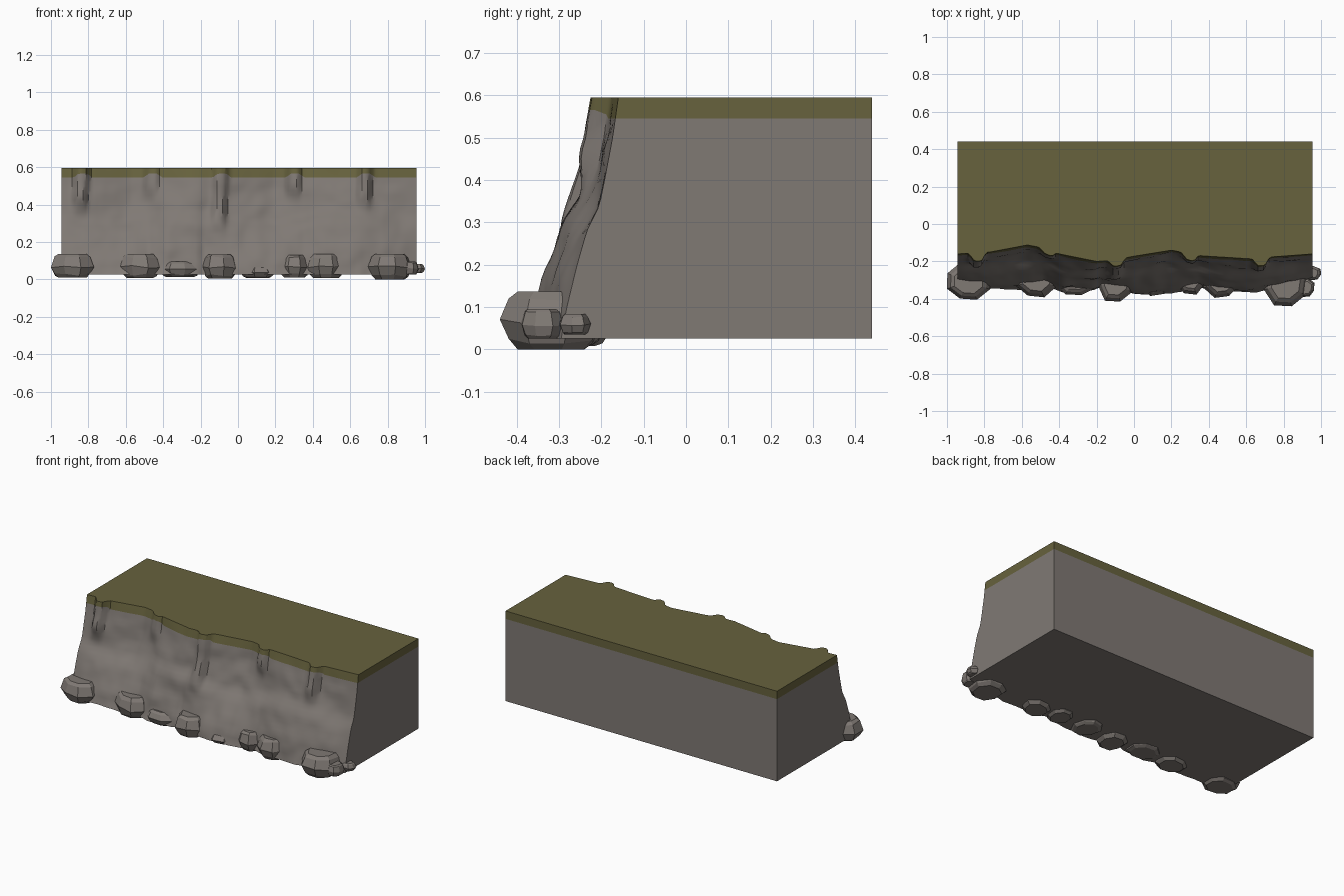
import bpy, bmesh, math, random
from mathutils import Vector, noise

if "Cube" in bpy.data.objects:
    bpy.data.objects.remove(bpy.data.objects["Cube"])


def material(name, rgb):
    m = bpy.data.materials.new(name)
    m.diffuse_color = (*rgb, 1)
    m.use_nodes = True
    m.node_tree.nodes["Principled BSDF"].inputs["Base Color"].default_value = m.diffuse_color
    return m


ROCK = material("grey rock", (0.215, 0.192, 0.175))
GRASS = material("olive grass", (0.135, 0.122, 0.047))


def lerp_table(table, v):
    """Piecewise linear lookup in ascending (key, value) pairs."""
    if v <= table[0][0]:
        return table[0][1]
    for (a, p), (b, q) in zip(table, table[1:]):
        if v <= b:
            return p + (q - p) * (v - a) / (b - a)
    return table[-1][1]


def smooth(t):
    t = min(1, max(0, t))
    return t * t * (3 - 2 * t)


def make_object(name, bm, mats, angle):
    bmesh.ops.recalc_face_normals(bm, faces=bm.faces)
    me = bpy.data.meshes.new(name)
    bm.to_mesh(me)
    bm.free()
    for m in mats:
        me.materials.append(m)
    ob = bpy.data.objects.new(name, me)
    bpy.context.collection.objects.link(ob)
    if angle:
        bpy.ops.object.select_all(action='DESELECT')
        ob.select_set(True)
        bpy.context.view_layer.objects.active = ob
        bpy.ops.object.shade_smooth_by_angle(angle=math.radians(angle))
    return ob


# Cliff outlines seen from above (x, y), and slope from top to foot (z, share)
X0, X1, BACK, Z0, ZG, Z1 = -0.945, 0.955, 0.44, 0.025, 0.545, 0.595
TOP = [(-0.945, -0.16), (-0.77, -0.15), (-0.57, -0.112), (-0.5, -0.125), (-0.4, -0.16),
       (-0.2, -0.2), (-0.12, -0.195), (0.0, -0.172), (0.2, -0.14), (0.36, -0.17),
       (0.62, -0.186), (0.75, -0.175), (0.955, -0.16)]
FOOT = [(-0.945, -0.32), (-0.75, -0.355), (-0.55, -0.345), (-0.48, -0.325), (-0.38, -0.365),
        (-0.21, -0.35), (-0.19, -0.335), (0.0, -0.37), (0.2, -0.38), (0.35, -0.335),
        (0.45, -0.365), (0.65, -0.37), (0.78, -0.35), (0.955, -0.295)]
SLOPE = [(0.025, 1), (0.1, 0.9), (0.2, 0.72), (0.28, 0.55), (0.34, 0.33),
         (0.4, 0.24), (0.5, 0.1), (0.595, 0)]
# Ribs hanging from the top edge: x, lower end, depth
RIBS = [(-0.83, 0.33, 0.045), (-0.455, 0.40, 0.025), (-0.085, 0.24, 0.035),
        (0.305, 0.40, 0.035), (0.685, 0.35, 0.042)]


def front_y(x, z):
    edge = smooth((x - X0) / 0.12) * smooth((X1 - x) / 0.12)
    wave = 0.035 * math.sin(x * 7.4 + 0.6) * edge * smooth((z - 0.05) / 0.2) * smooth((Z1 - z) / 0.2)
    y0, y1 = lerp_table(TOP, x), lerp_table(FOOT, x)
    y = y0 + (y1 - y0) * lerp_table(SLOPE, z + wave)
    for rx, low, depth in RIBS:
        cx = rx - 0.25 * (0.595 - z) * 0.2
        side = 0.06 if x < cx else 0.045
        y -= depth * smooth(1.35 * (1 - abs(x - cx) / side)) * smooth((z - low) / 0.12)
    n = noise.noise(Vector((x * 6, z * 9, 1.7))) + 0.5 * noise.noise(Vector((x * 14, z * 16, 5)))
    return y + 0.013 * n * edge * smooth((Z1 - z) / 0.12)


# Cliff block: stacked rings with a rugged front and flat back, sides, top, bottom
COLS = 130
rows = [Z0 + (ZG - Z0) * i / 22 for i in range(23)] + [Z1]
bm = bmesh.new()
rings = []
for r, z in enumerate(rows):
    ring = []
    for c in range(COLS + 1):
        x = X0 + (X1 - X0) * c / COLS
        zz = z
        if r == 22:  # rock climbs a little into the turf at each rib
            zz += 0.02 * max(smooth(1.8 * (1 - abs(x - rib[0]) / 0.05)) for rib in RIBS)
        ring.append(bm.verts.new((x, front_y(x, zz), zz)))
    ring.append(bm.verts.new((X1, BACK, z)))
    ring.append(bm.verts.new((X0, BACK, z)))
    rings.append(ring)
for r, (a, b) in enumerate(zip(rings, rings[1:])):
    for i in range(len(a)):
        j = (i + 1) % len(a)
        f = bm.faces.new((a[i], a[j], b[j], b[i]))
        f.material_index = 1 if r == 22 else 0
bm.faces.new(rings[-1]).material_index = 1
bm.faces.new(rings[0][::-1])
make_object("cliff_block", bm, [ROCK, GRASS], 35)


# Boulders along the foot: chamfered faceted lumps fitted to a box
def boulder(name, lo, hi, seed, sides=8):
    rng = random.Random(seed)
    bm = bmesh.new()
    turn = rng.uniform(0.2, 0.6)
    spoke = [rng.uniform(0.88, 1.06) for _ in range(sides)]
    rings = []
    for h, s in ((0, 0.66), (0.13, 0.83), (0.48, 1), (0.87, 0.83), (1, 0.66)):
        ring = []
        for k in range(sides):
            a = turn + math.tau * k / sides
            c, d = math.cos(a), math.sin(a)
            rad = s * spoke[k] / (abs(c) ** 3 + abs(d) ** 3) ** (1 / 3)
            tilt = rng.uniform(-0.06, 0.06) if 0 < h < 1 else 0
            ring.append(bm.verts.new((c * rad, d * rad, h + tilt)))
        rings.append(ring)
    for a, b in zip(rings, rings[1:]):
        for k in range(sides):
            j = (k + 1) % sides
            bm.faces.new((a[k], a[j], b[j], b[k]))
    bm.faces.new(rings[-1])
    bm.faces.new(rings[0][::-1])
    for i in range(3):
        vals = [v.co[i] for v in bm.verts]
        low, span = min(vals), max(vals) - min(vals)
        for v in bm.verts:
            v.co[i] = lo[i] + (hi[i] - lo[i]) * (v.co[i] - low) / span
    make_object(name, bm, [ROCK], 0)


BOULDERS = [((-1.0, -0.405, 0.01), (-0.77, -0.2, 0.135)),
            ((-0.63, -0.392, 0.008), (-0.415, -0.2, 0.135)),
            ((-0.42, -0.38, 0.012), (-0.2, -0.19, 0.095)),
            ((-0.19, -0.415, 0.004), (0.0, -0.2, 0.133)),
            ((0.01, -0.385, 0.008), (0.2, -0.18, 0.07)),
            ((0.22, -0.378, 0.01), (0.385, -0.19, 0.13)),
            ((0.37, -0.395, 0.006), (0.57, -0.2, 0.135)),
            ((0.695, -0.44, 0.0), (0.93, -0.2, 0.136)),
            ((0.87, -0.39, 0.025), (0.965, -0.29, 0.095)),
            ((0.9, -0.3, 0.035), (1.0, -0.225, 0.083))]
for i, (lo, hi) in enumerate(BOULDERS):
    boulder(f"boulder_{i + 1}", lo, hi, 11 + i)
